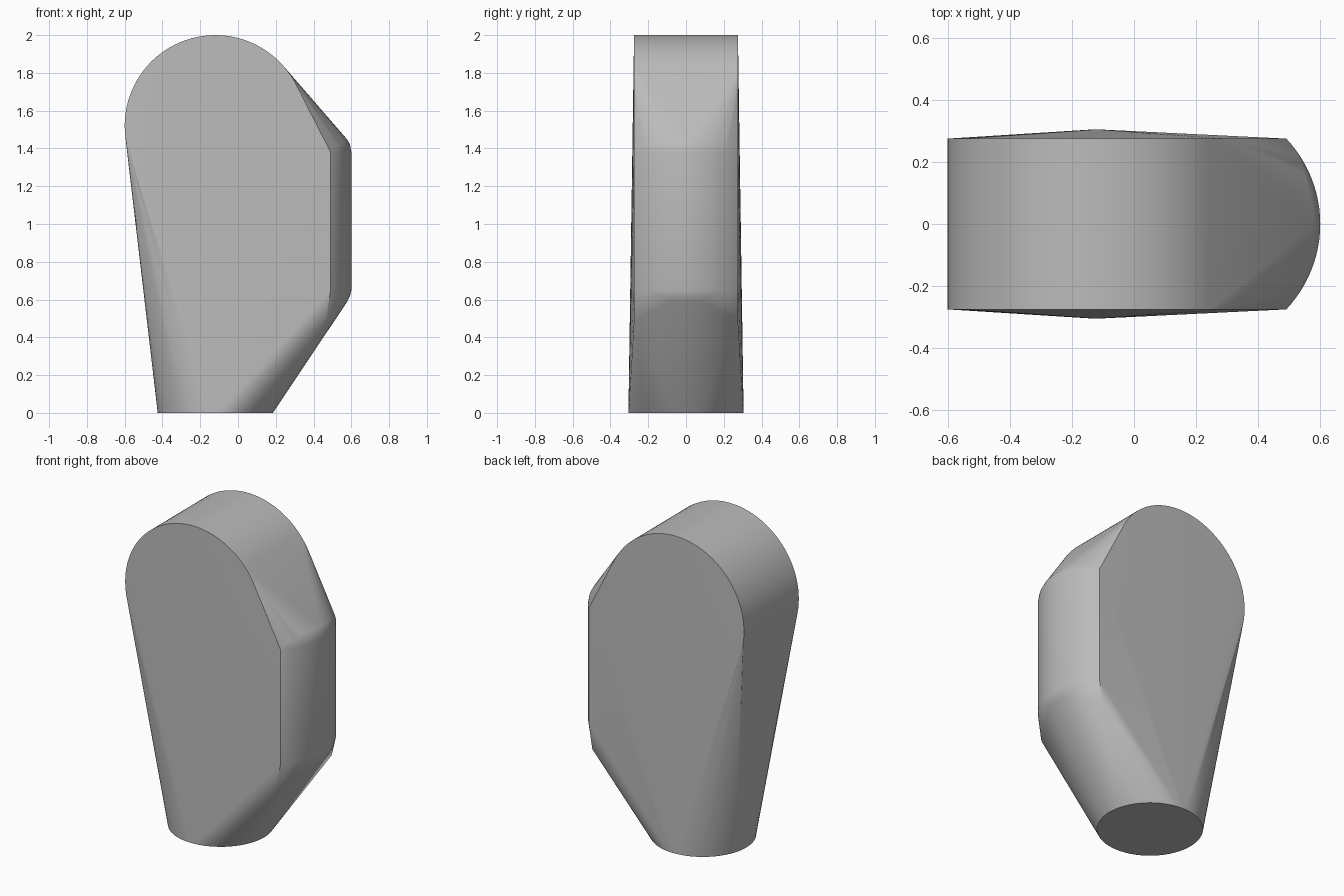
import bpy, bmesh
from math import sin, cos, tau, asin

cube = bpy.data.objects.get("Cube")
if cube:
    bpy.data.objects.remove(cube, do_unlink=True)

grey = bpy.data.materials.new("neutral grey")
grey.use_nodes = True
colour = (0.5, 0.5, 0.5, 1)
grey.diffuse_color = colour
grey.node_tree.nodes["Principled BSDF"].inputs["Base Color"].default_value = colour

AXIS_X = -0.12
HALF = 0.275
points = []

# Rounded head: a cylinder lying front to back
for i in range(96):
    a = tau * i / 96
    for y in (-HALF, HALF):
        points.append((AXIS_X + 0.48 * cos(a), y, 1.52 + 0.48 * sin(a)))

# Round foot
for i in range(64):
    a = tau * i / 64
    points.append((AXIS_X + 0.305 * cos(a), 0.305 * sin(a), 0))


# Curved side bulge: arcs in plan, with the rims rounded over
def side_arc(radius, z, half_width, steps=24):
    limit = asin(half_width / radius)
    for k in range(steps + 1):
        a = limit * (2 * k / steps - 1)
        points.append((0.2 + radius * cos(a), radius * sin(a), z))


for radius, low, high, width in ((0.4, 0.65, 1.38, HALF),
                                 (0.393, 0.62, 1.42, 0.22),
                                 (0.38, 0.592, 1.445, 0.16),
                                 (0.363, 0.57, 1.463, 0.1)):
    side_arc(radius, low, width)
    side_arc(radius, high, width)

# Lower shoulders beneath the bulge
for y in (-HALF, HALF):
    points.append((0.465, y, 0.49))

# Wrap all sections in one taut skin
bm = bmesh.new()
for p in points:
    bm.verts.new(p)
hull = bmesh.ops.convex_hull(bm, input=bm.verts[:])
spare = {g for g in hull["geom_interior"] + hull["geom_unused"]
         if isinstance(g, bmesh.types.BMVert)}
bmesh.ops.delete(bm, geom=list(spare), context="VERTS")
bmesh.ops.dissolve_limit(bm, angle_limit=0.002, verts=bm.verts[:], edges=bm.edges[:])
bmesh.ops.recalc_face_normals(bm, faces=bm.faces[:])
mesh = bpy.data.meshes.new("tapered_body")
bm.to_mesh(mesh)
bm.free()
mesh.materials.append(grey)

body = bpy.data.objects.new("tapered_body", mesh)
bpy.context.collection.objects.link(body)
bpy.ops.object.select_all(action="DESELECT")
body.select_set(True)
bpy.context.view_layer.objects.active = body
bpy.ops.object.shade_smooth_by_angle(angle=0.52)
